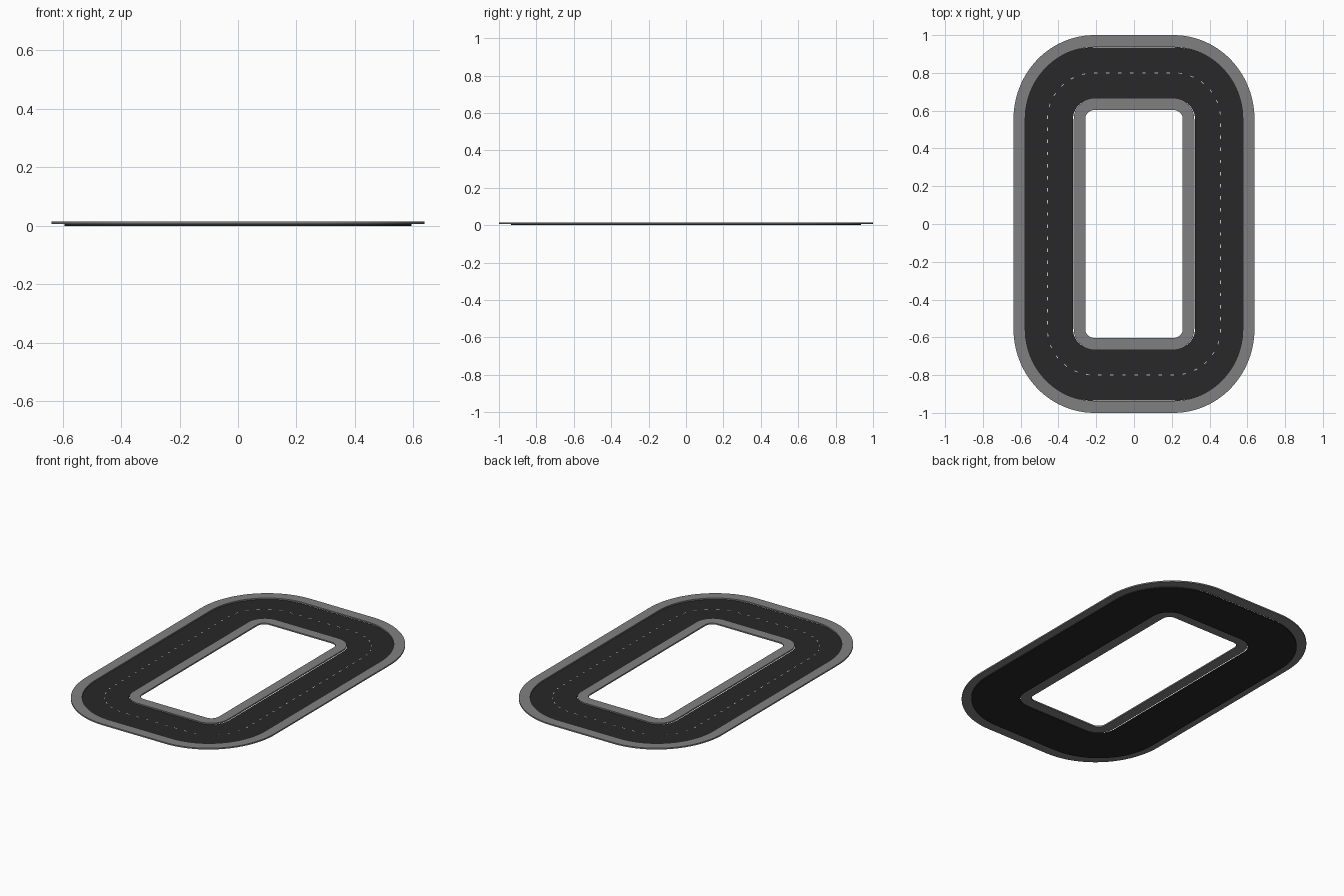
import bpy, bmesh
from math import cos, sin, pi

if "Cube" in bpy.data.objects:
    bpy.data.objects.remove(bpy.data.objects["Cube"])

SEG = 24  # steps per corner


def loop(cx, cy, rx, ry):
    """Rounded rectangle: corner centres at +-cx, +-cy, corner radii rx, ry."""
    pts = []
    for q, (sx, sy) in enumerate([(1, 1), (-1, 1), (-1, -1), (1, -1)]):
        for i in range(SEG + 1):
            a = (q + i / SEG) * pi / 2
            pts.append((sx * cx + rx * cos(a), sy * cy + ry * sin(a)))
    return pts


def material(name, rgb):
    m = bpy.data.materials.new(name)
    m.diffuse_color = (*rgb, 1)
    m.use_nodes = True
    m.node_tree.nodes["Principled BSDF"].inputs["Base Color"].default_value = m.diffuse_color
    return m


def finish(name, bm, mat):
    bmesh.ops.recalc_face_normals(bm, faces=bm.faces)
    me = bpy.data.meshes.new(name)
    bm.to_mesh(me)
    bm.free()
    ob = bpy.data.objects.new(name, me)
    me.materials.append(mat)
    bpy.context.collection.objects.link(ob)
    bpy.ops.object.select_all(action='DESELECT')
    bpy.context.view_layer.objects.active = ob
    ob.select_set(True)
    bpy.ops.object.shade_smooth_by_angle()


def ring(name, outer, inner, z0, z1, mat):
    """Closed flat band between two loops, z0 to z1 thick."""
    bm = bmesh.new()
    rows = [[bm.verts.new((x, y, z)) for x, y in l]
            for l, z in ((outer, z0), (outer, z1), (inner, z1), (inner, z0))]
    n = len(outer)
    for r in range(4):
        a, b = rows[r], rows[(r + 1) % 4]
        for i in range(n):
            j = (i + 1) % n
            bm.faces.new((a[i], a[j], b[j], b[i]))
    finish(name, bm, mat)


asphalt = material("asphalt", (0.021, 0.021, 0.021))
concrete = material("concrete", (0.216, 0.216, 0.216))
paint = material("paint", (0.8, 0.8, 0.8))

CX, CY = 0.21, 0.555
TOP = 0.0065


def edge(x, y):
    return loop(CX, CY, x - CX, y - CY)


# Road slab and raised pavements on both sides
ring("road", edge(0.593, 0.935), edge(0.323, 0.665), 0, TOP, asphalt)
ring("outer_pavement", edge(0.638, 1.0), edge(0.576, 0.936), TOP, 0.0145, concrete)
ring("inner_pavement", edge(0.319, 0.667), edge(0.258, 0.603), TOP, 0.0145, concrete)

# Dashed centre line
path = edge(0.458, 0.80)
segs = []
for p, q in zip(path, path[1:] + path[:1]):
    d = ((q[0] - p[0]) ** 2 + (q[1] - p[1]) ** 2) ** 0.5
    segs.append((p, q, d))
total = sum(s[2] for s in segs)
COUNT, LENGTH, WIDTH = 72, 0.018, 0.004
bm = bmesh.new()
for k in range(COUNT):
    s = (k + 0.5) * total / COUNT
    for p, q, d in segs:
        if s <= d:
            break
        s -= d
    ux, uy = (q[0] - p[0]) / d, (q[1] - p[1]) / d
    mx, my = p[0] + ux * s, p[1] + uy * s
    bm.faces.new([bm.verts.new((mx + ux * a * LENGTH / 2 - uy * b * WIDTH / 2,
                                my + uy * a * LENGTH / 2 + ux * b * WIDTH / 2,
                                TOP + 0.0008))
                  for a, b in ((-1, -1), (1, -1), (1, 1), (-1, 1))])
finish("centre_dashes", bm, paint)
